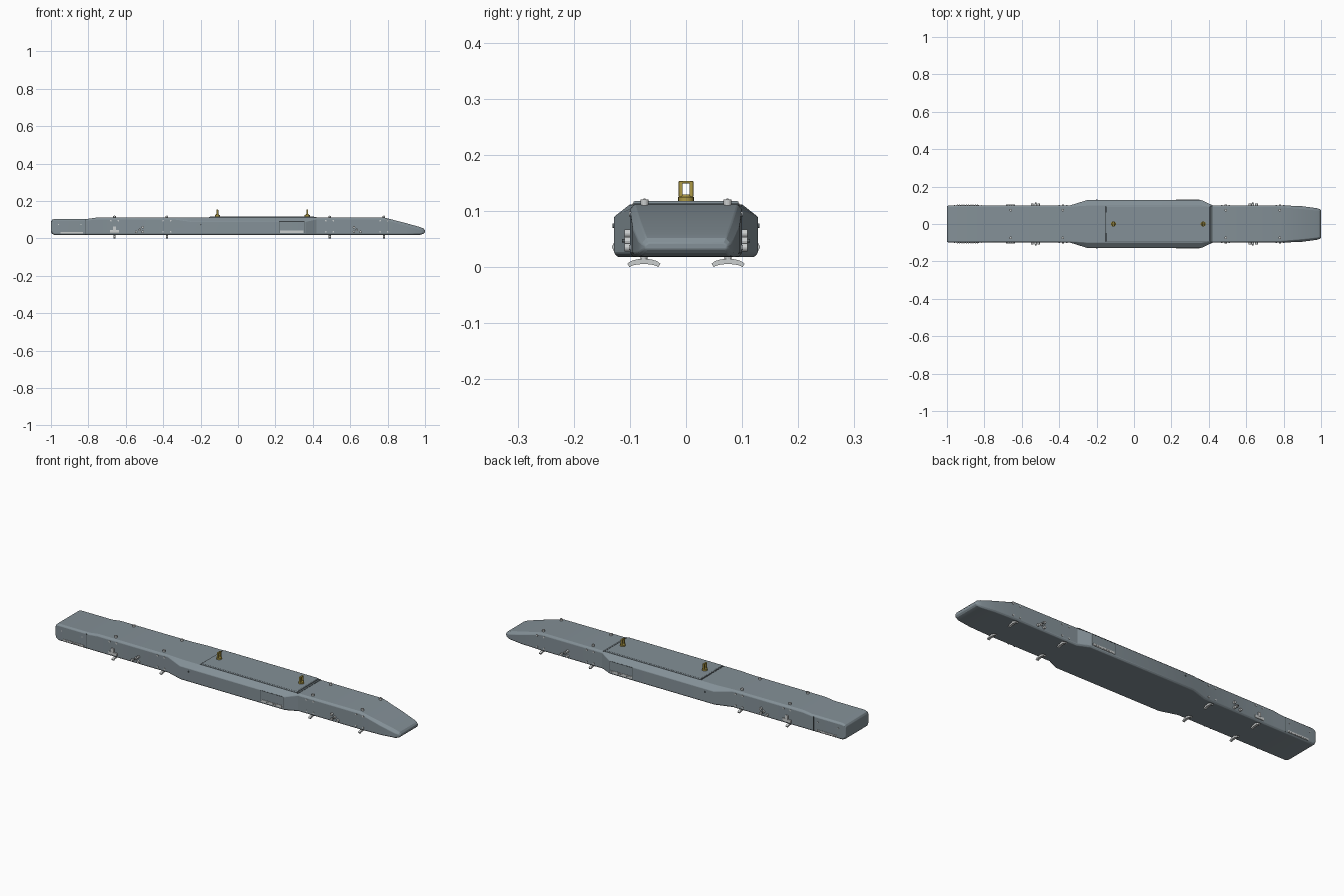
import bpy, bmesh, math

if "Cube" in bpy.data.objects:
    bpy.data.objects.remove(bpy.data.objects["Cube"])


def material(name, color):
    m = bpy.data.materials.new(name)
    m.use_nodes = True
    m.diffuse_color = (*color, 1)
    m.node_tree.nodes["Principled BSDF"].inputs["Base Color"].default_value = (*color, 1)
    return m


GREY = material("blue grey paint", (0.23, 0.28, 0.31))
DARK = material("dark grey seam", (0.09, 0.11, 0.12))
LIGHT = material("light metal", (0.60, 0.62, 0.62))
BRASS = material("brass", (0.42, 0.32, 0.06))


def finish(bm, name, mat, bevel=0):
    bmesh.ops.recalc_face_normals(bm, faces=bm.faces)
    mesh = bpy.data.meshes.new(name)
    bm.to_mesh(mesh)
    bm.free()
    mesh.materials.append(mat)
    ob = bpy.data.objects.new(name, mesh)
    bpy.context.collection.objects.link(ob)
    if bevel:
        mod = ob.modifiers.new("soft edges", "BEVEL")
        mod.width, mod.segments, mod.limit_method = bevel, 2, "ANGLE"
    bpy.ops.object.select_all(action="DESELECT")
    ob.select_set(True)
    bpy.context.view_layer.objects.active = ob
    bpy.ops.object.shade_smooth_by_angle(angle=math.radians(25))
    return ob


def box(name, center, size, mat, bevel=0):
    bm = bmesh.new()
    bmesh.ops.create_cube(bm, size=1)
    bmesh.ops.scale(bm, vec=size, verts=bm.verts)
    bmesh.ops.translate(bm, vec=center, verts=bm.verts)
    return finish(bm, name, mat, bevel)


def rod(name, center, radius, length, mat, axis="z", tip=None, sides=12):
    bm = bmesh.new()
    bmesh.ops.create_cone(bm, cap_ends=True, segments=sides, radius1=radius,
                          radius2=radius if tip is None else tip, depth=length)
    ob = finish(bm, name, mat)
    ob.location = center
    if axis == "y":
        ob.rotation_euler.x = math.pi / 2
    return ob


def prism(name, points, x, thick, mat):
    """Extrude a closed y-z outline along x."""
    bm = bmesh.new()
    face = bm.faces.new([bm.verts.new((x - thick / 2, y, z)) for y, z in points])
    new = bmesh.ops.extrude_face_region(bm, geom=[face])["geom"]
    bmesh.ops.translate(bm, vec=(thick, 0, 0),
                        verts=[v for v in new if isinstance(v, bmesh.types.BMVert)])
    return finish(bm, name, mat)


# Main hull: x, half width, bottom, shoulder height, top half width, top
stations = [
    (-1.0, .094, .034, .086, .088, .090),
    (-.994, .098, .024, .094, .091, .100),
    (-.98, .1, .018, .098, .092, .105),
    (-.8, .1, .018, .098, .092, .105),
    (-.75, .1, .018, .103, .092, .112),
    (-.34, .1, .018, .103, .094, .112),
    (-.25, .128, .018, .09, .1, .112),
    (.36, .128, .018, .09, .1, .112),
    (.42, .1, .018, .103, .094, .112),
    (.78, .1, .018, .103, .092, .112),
    (.9, .095, .018, .069, .082, .081),
    (.975, .085, .019, .047, .074, .060),
    (.993, .079, .025, .042, .071, .052),
    (1.0, .073, .032, .039, .067, .043),
]
bm = bmesh.new()
rings = []
for x, w, zb, zs, wt, zt in stations:
    c = min(.007, (zs - zb) / 3)
    half = [(w - c, zb), (w, zb + c), (w, zs), (wt, zt)]
    outline = half + [(-y, z) for y, z in reversed(half)]
    rings.append([bm.verts.new((x, y, z)) for y, z in outline])
for a, b in zip(rings, rings[1:]):
    for i in range(8):
        j = (i + 1) % 8
        bm.faces.new((a[i], a[j], b[j], b[i]))
bm.faces.new(rings[0])
bm.faces.new(rings[-1])
finish(bm, "hull", GREY, .002)

# Raised top panel with its seams
box("top_panel", (.128, 0, .112), (.556, .188, .012), GREY, .003)
box("panel_rear_seam", (-.152, 0, .1122), (.004, .19, .002), DARK)
box("panel_front_groove", (.413, 0, .1122), (.012, .19, .002), DARK)

# Lifting lugs: base, neck and slotted ring
for x in (-.11, .37):
    rod("lug_base", (x, 0, .121), .014, .008, BRASS, sides=16)
    rod("lug_collar", (x, 0, .127), .012, .006, BRASS, tip=.006, sides=16)
    for s in (-1, 1):
        box("lug_post", (x, s * .0095, .138), (.009, .007, .026), BRASS, .001)
    box("lug_bridge", (x, 0, .1515), (.009, .026, .005), BRASS, .0015)

# Curved sway feet below and bolts on top
for x in (-.66, -.38, .49, .78):
    for s in (-1, 1):
        arc = [math.pi * (.1 + .8 * i / 10) for i in range(11)]
        upper = [(s * .075 + .031 * math.cos(a), .002 + .013 * math.sin(a)) for a in arc]
        lower = [(s * .075 + .027 * math.cos(a), .008 * math.sin(a) - .0024) for a in reversed(arc)]
        prism("sway_foot", upper + lower, x, .012, LIGHT)
        rod("foot_stem", (x, s * .075, .015), .006, .01, LIGHT)
        rod("top_bolt", (x, s * .074, .115), .007, .012, LIGHT)
        box("top_bolt_pin", (x, s * .074, .119), (.004, .004, .006), LIGHT)
        # Fasteners on the flanks
        for dx in (-.02, .02):
            for z in (.035, .095):
                rod("side_bolt", (x + dx, s * .1, z), .0045, .004, LIGHT, "y")

# Flank fittings
for s in (-1, 1):
    box("rear_fitting_plate", (-.66, s * .101, .037), (.05, .006, .015), LIGHT, .001)
    box("rear_fitting_tab", (-.66, s * .101, .053), (.016, .008, .022), LIGHT, .001)
    for x, d in ((-.525, 1), (.635, -1)):
        for dx, z in ((-.02 * d, .035), (.015 * d, .035), (0, .047), (.015 * d, .06)):
            rod("side_boss", (x + dx, s * .104, z), .007, .012, LIGHT, "y")
        rod("side_pin", (x, s * .107, .047), .003, .014, DARK, "y")
    # Tail bay and pod access panels with light strips
    box("tail_strip", (-.89, s * .1, .03), (.12, .004, .01), LIGHT)
    box("tail_seam", (-.815, s * .1, .06), (.003, .001, .078), DARK)
    box("access_strip", (.287, s * .128, .036), (.125, .004, .012), LIGHT)
    for x in (.22, .355):
        box("access_side_seam", (x, s * .128, .058), (.003, .001, .06), DARK)
    box("access_top_seam", (.287, s * .128, .088), (.135, .001, .003), DARK)
    for i in range(10):
        box("access_tooth", (.232 + i * .0125, s * .128, .036), (.005, .007, .006), LIGHT)
        box("tail_tooth", (-.944 + i * .012, s * .1, .03), (.005, .007, .005), LIGHT)
    rod("pod_stud", (-.2, s * .128, .074), .004, .006, DARK, "y")
    for x in (-.96, -.84):
        rod("tail_bolt", (x, s * .1, .075), .003, .003, LIGHT, "y")
